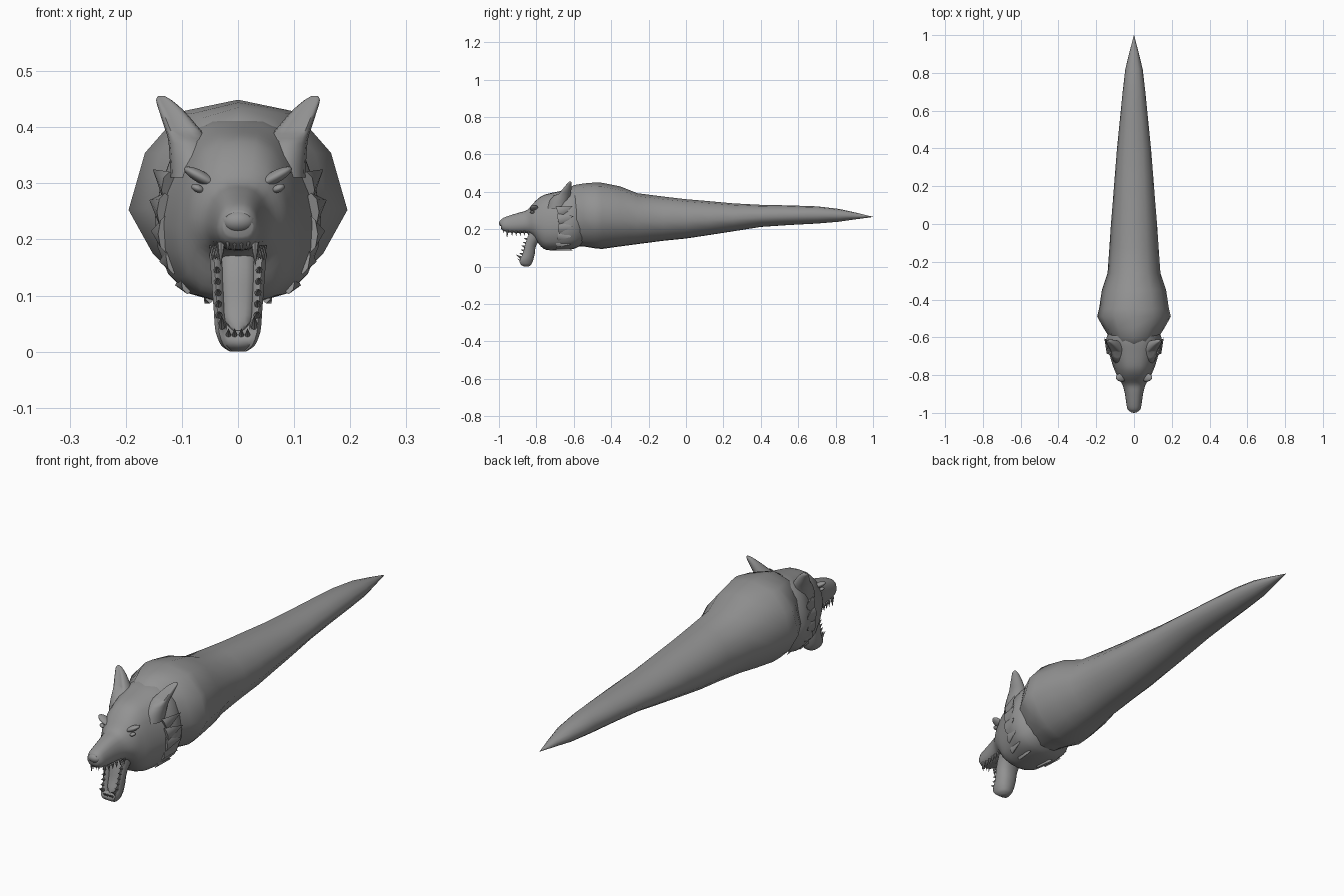
import bpy, bmesh, math
from mathutils import Vector

if "Cube" in bpy.data.objects:
    bpy.data.objects.remove(bpy.data.objects["Cube"])

grey = bpy.data.materials.new("fur grey")
grey.diffuse_color = (0.29, 0.29, 0.29, 1)
grey.use_nodes = True
grey.node_tree.nodes["Principled BSDF"].inputs["Base Color"].default_value = grey.diffuse_color


def finish(name, bm, angle=40):
    bmesh.ops.recalc_face_normals(bm, faces=bm.faces)
    me = bpy.data.meshes.new(name)
    bm.to_mesh(me)
    bm.free()
    me.materials.append(grey)
    ob = bpy.data.objects.new(name, me)
    bpy.context.collection.objects.link(ob)
    bpy.ops.object.select_all(action='DESELECT')
    ob.select_set(True)
    bpy.context.view_layer.objects.active = ob
    bpy.ops.object.shade_smooth_by_angle(angle=math.radians(angle))
    return ob


def loft(name, rings, angle=40):
    """Skin a list of equal-length point rings and cap both ends."""
    bm = bmesh.new()
    vs = [[bm.verts.new(p) for p in r] for r in rings]
    n = len(vs[0])
    for a, b in zip(vs, vs[1:]):
        for i in range(n):
            j = (i + 1) % n
            bm.faces.new((a[i], a[j], b[j], b[i]))
    bm.faces.new(vs[0])
    bm.faces.new(vs[-1])
    return finish(name, bm, angle)


def smooth_rows(rows, sub=4):
    """Catmull-Rom interpolation of station rows."""
    out = []
    for i in range(len(rows) - 1):
        p = [rows[max(0, min(len(rows) - 1, i + k))] for k in (-1, 0, 1, 2)]
        for s in range(sub):
            t = s / sub
            out.append([0.5 * (2 * b + (c - a) * t + (2 * a - 5 * b + 4 * c - d) * t * t
                               + (3 * b - a - 3 * c + d) * t ** 3) for a, b, c, d in zip(*p)])
    return out + [list(rows[-1])]


def section(half):
    return half + [(-u, v) for u, v in reversed(half[1:-1])]


def station_ring(prof, y, hw, top, bot):
    return [(u * hw, y, bot + v * (top - bot)) for u, v in prof]


def spikes(name, items, flat=1.0, sides=8):
    """Mirrored set of cones given as base, tip, radius."""
    bm = bmesh.new()
    for base, tip, r in items:
        for s in (-1, 1):
            b, t = [Vector((s * p[0], p[1], p[2])) for p in (base, tip)]
            d = (t - b).normalized()
            u = d.cross(Vector((1, 0, 0))).normalized()
            w = d.cross(u)
            ring = [bm.verts.new(b + u * r * math.cos(k * math.tau / sides)
                                 + w * r * flat * math.sin(k * math.tau / sides))
                    for k in range(sides)]
            apex = bm.verts.new(t)
            bm.faces.new(ring)
            for k in range(sides):
                bm.faces.new((ring[k], ring[(k + 1) % sides], apex))
    return finish(name, bm)


def ball(name, loc, size, tilt=0):
    bpy.ops.mesh.primitive_uv_sphere_add(segments=20, ring_count=12, radius=1, location=loc)
    ob = bpy.context.object
    ob.name, ob.scale, ob.rotation_euler = name, size, (0, tilt, 0)
    ob.data.materials.append(grey)
    bpy.ops.object.shade_smooth()


# Tapered body: y, half width, top, bottom
body_prof = section([(0, 1), (.52, .94), (.85, .73), (1, .44), (.78, .22),
                     (.54, .09), (.25, .01), (0, 0)])
body = [(-.66, .10, .395, .125), (-.60, .13, .435, .105), (-.55, .162, .444, .108),
        (-.49, .195, .449, .098), (-.45, .185, .448, .094), (-.35, .17, .428, .108),
        (-.26, .14, .392, .12), (-.12, .13, .374, .138), (0, .122, .36, .15),
        (.12, .112, .35, .168), (.25, .102, .338, .188), (.4, .09, .33, .212),
        (.55, .075, .327, .222), (.7, .06, .322, .23), (.82, .046, .308, .24),
        (.91, .024, .288, .253), (1, .0005, .266, .265)]
loft("body", [station_ring(body_prof, *r) for r in body], 60)

# Skull and muzzle
head_prof = section([(0, 1), (.3, .99), (.58, .93), (.8, .8), (.94, .62), (1, .45),
                     (.97, .3), (.84, .15), (.62, .05), (.3, .01), (0, 0)])
head = [(-.99, .026, .25, .205), (-.975, .036, .261, .19), (-.94, .042, .274, .182),
        (-.89, .05, .289, .18), (-.85, .062, .302, .178), (-.815, .084, .34, .16),
        (-.785, .098, .368, .118), (-.75, .112, .386, .09), (-.68, .133, .402, .087),
        (-.63, .148, .412, .09), (-.59, .142, .415, .098), (-.55, .12, .41, .12)]
loft("head", [station_ring(head_prof, *r) for r in smooth_rows(head, 3)], 50)

# Nose
ball("nose", (0, -.975, .232), (.031, .025, .021))

# Open lower jaw with a channel: z, half width, front y, back y, channel depth
jaw = [(.185, .052, -.835, -.70, .03), (.15, .049, -.85, -.77, .035),
       (.11, .046, -.862, -.802, .035), (.07, .043, -.872, -.808, .033),
       (.042, .041, -.885, -.815, .025), (.026, .037, -.89, -.82, .008),
       (.01, .029, -.882, -.828, 0), (0, .014, -.866, -.842, 0)]
rings = []
for z, w, f, b, c in smooth_rows(jaw, 3):
    z, m = max(z, 0), (f + b) / 2
    half = [(0, f + c), (.5 * w, f + c * .9), (.68 * w, f + .004), (.85 * w, f),
            (w, f + .3 * (m - f)), (w, m), (.8 * w, m + .65 * (b - m)), (.4 * w, b), (0, b)]
    rings.append([(x, y, z) for x, y in half] + [(-x, y, z) for x, y in half[-2:0:-1]])
loft("lower_jaw", rings, 50)

# Tongue lying in the jaw
rings = []
for z, w, y in smooth_rows([(.18, .028, -.815), (.14, .029, -.832), (.09, .027, -.844),
                            (.055, .023, -.857), (.038, .01, -.862)], 3):
    rings.append([(w * math.cos(a * math.tau / 12), y + .012 * math.sin(a * math.tau / 12), z)
                  for a in range(12)])
loft("tongue", rings)

# Teeth along both jaws
spikes("upper_teeth",
       [((.03, -.955, .195), (.031, -.957, .152), .008)] +
       [((x, -.975, .2), (x, -.978, .178), .005) for x in (.006, .018)] +
       [((.033 + .003 * k, -.93 + .022 * k, .19), (.034 + .003 * k, -.93 + .022 * k, .163), .007)
        for k in range(5)])
spikes("lower_teeth",
       [((.029, -.88, .046), (.029, -.91, .064), .008)] +
       [((x, -.882, .03), (x, -.9, .042), .005) for x in (.006, .017)] +
       [((.034 + .001 * k, -.872 + .006 * k, .065 + .02 * k),
         (.034 + .001 * k, -.892 + .006 * k, .072 + .02 * k), .007) for k in range(5)])

# Ears: z, centre x, centre y, half width, half depth
ear = [(.31, .078, -.69, .042, .055), (.35, .082, -.678, .04, .052), (.38, .09, -.662, .035, .044),
       (.405, .104, -.648, .029, .034), (.43, .119, -.634, .022, .022),
       (.448, .132, -.624, .014, .012), (.456, .137, -.62, .005, .004)]
for s, side in ((-1, "left"), (1, "right")):
    rings = []
    for z, x, y, rx, ry in smooth_rows(ear, 3):
        ring = []
        for k in range(16):
            a = k * math.tau / 16
            dent = .55 * max(0, -math.sin(a)) ** 3 if z > .38 else 0
            ring.append((s * (x + rx * math.cos(a)), y + ry * math.sin(a) * (1 - dent), z))
        rings.append(ring)
    loft(side + "_ear", rings, 50)
    # Angry brow and eye
    ball(side + "_brow", (s * .066, -.812, .311), (.034, .022, .011), -s * .5)
    ball(side + "_eye", (s * .072, -.822, .291), (.012, .012, .007), -s * .4)

# Jagged fur tufts behind the cheeks
spikes("cheek_tufts",
       [((.122, -.68, .29), (.152, -.605, .325), .034), ((.13, -.68, .25), (.158, -.6, .27), .034),
        ((.128, -.68, .21), (.155, -.605, .215), .034), ((.115, -.68, .17), (.14, -.61, .16), .032),
        ((.09, -.69, .13), (.112, -.615, .118), .028), ((.05, -.69, .11), (.06, -.605, .086), .025)],
       .45)
